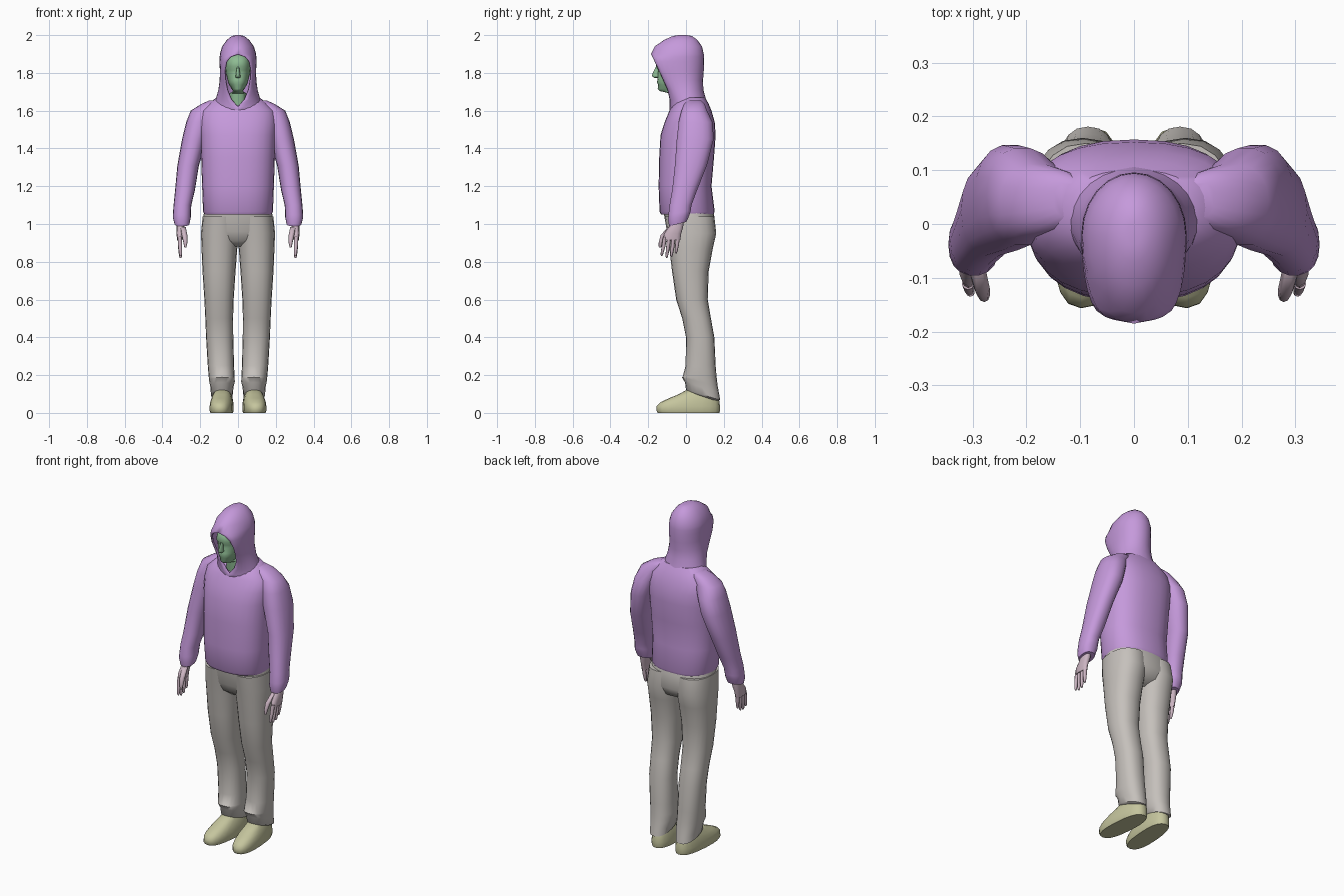
import bpy, bmesh, math
from mathutils import Matrix, Vector


def material(name, rgb):
    m = bpy.data.materials.new(name)
    m.diffuse_color = (*rgb, 1)
    return m


PURPLE = material("purple cloth", (0.56, 0.32, 0.71))
GREY = material("warm grey cloth", (0.56, 0.53, 0.50))
OLIVE = material("pale olive", (0.56, 0.56, 0.34))
GREEN = material("soft green", (0.27, 0.50, 0.29))
PINK = material("dusty pink", (0.60, 0.46, 0.54))


def finish(name, bm, mat, mirror=False, angle=50):
    bmesh.ops.remove_doubles(bm, verts=bm.verts, dist=0.0005)
    bmesh.ops.recalc_face_normals(bm, faces=bm.faces)
    me = bpy.data.meshes.new(name)
    bm.to_mesh(me)
    bm.free()
    me.materials.append(mat)
    me.shade_smooth()
    me.set_sharp_from_angle(angle=math.radians(angle))
    ob = bpy.data.objects.new(name, me)
    bpy.context.collection.objects.link(ob)
    if mirror:
        ob.modifiers.new("mirror", 'MIRROR')
    return ob


def power(v, e):
    return math.copysign(abs(v) ** e, v)


def loft(bm, rings, n=20, p=2.3):
    """Rings are (z, x0, x1, y0, y1[, tilt]): rounded outlines stacked in z."""
    loops = []
    for z, x0, x1, y0, y1, *tilt in rings:
        loop = []
        for i in range(n):
            a = 2 * math.pi * i / n
            x = power(math.cos(a), 2 / p) * (x1 - x0) / 2
            y = power(math.sin(a), 2 / p) * (y1 - y0) / 2
            dz = tilt[0] * y if tilt else 0
            loop.append(bm.verts.new((x + (x0 + x1) / 2, y + (y0 + y1) / 2, z + dz)))
        loops.append(loop)
    for a, b in zip(loops, loops[1:]):
        for i in range(n):
            j = (i + 1) % n
            bm.faces.new((a[i], a[j], b[j], b[i]))
    bm.faces.new(loops[0])
    bm.faces.new(loops[-1])


def sym(rings):
    return [(z, -w, w, y0, y1) for z, w, y0, y1 in rings]


def part(name, rings, mat, mirror=False, n=20, p=2.3):
    bm = bmesh.new()
    loft(bm, rings, n, p)
    return finish(name, bm, mat, mirror)


# Hooded top: body
part("hoodie_body", sym([
    (1.05, .178, -.132, .145), (1.065, .185, -.14, .152), (1.2, .19, -.145, .135),
    (1.35, .195, -.142, .148), (1.47, .20, -.135, .157), (1.54, .205, -.113, .152),
    (1.60, .195, -.088, .135), (1.64, .15, -.065, .118), (1.67, .115, -.03, .10)]),
    PURPLE, n=28, p=2.4)

# Sleeves
part("sleeves", [
    (1.00, .257, .336, -.09, .003, .25), (1.035, .25, .345, -.096, .02, .25),
    (1.06, .25, .344, -.094, .026, .2), (1.10, .247, .341, -.088, .03),
    (1.18, .228, .333, -.074, .06), (1.31, .207, .321, -.06, .112),
    (1.45, .165, .296, -.05, .148), (1.54, .14, .274, -.04, .142),
    (1.60, .11, .25, -.025, .112), (1.635, .09, .195, -.01, .10),
    (1.655, .08, .15, .01, .08)], PURPLE, True, 18)

# Hood: open outlines (z, opening half width, half width, front y, back y)
bm = bmesh.new()
loops = []
for z, ow, w, yf, yb in [
        (1.58, 0, .14, -.085, .12), (1.62, 0, .128, -.087, .115),
        (1.66, .035, .118, -.087, .106), (1.71, .056, .104, -.098, .092),
        (1.76, .066, .097, -.12, .09), (1.81, .07, .096, -.143, .094),
        (1.86, .06, .098, -.166, .096), (1.885, .038, .097, -.178, .095),
        (1.90, 0, .096, -.185, .094), (1.94, 0, .084, -.166, .085),
        (1.975, 0, .059, -.115, .06), (1.995, 0, .033, -.07, .032),
        (2.0, 0, .012, -.04, .005)]:
    yc = max(-.02, (yf + yb) / 2)
    half = []
    for i in range(13):
        t = math.pi * i / 12
        front = i <= 6
        x = math.sin(t) * (w - ow) + ow if front else math.sin(t) * w
        y = yc + math.cos(t) * ((yf - yc) if front else (yc - yb))
        half.append((x, y))
    pts = half + [(-x, y) for x, y in reversed(half[:-1])]
    loops.append([bm.verts.new((x, y, z)) for x, y in pts])
for a, b in zip(loops, loops[1:]):
    for i in range(len(a) - 1):
        bm.faces.new((a[i], a[i + 1], b[i + 1], b[i]))
bm.faces.new(loops[-1][:-1])
hood = finish("hood", bm, PURPLE)
thick = hood.modifiers.new("cloth thickness", 'SOLIDIFY')
thick.thickness = 0.01
thick.offset = -1

# Head: neck, chin, mouth, eye line, brow, forehead
bm = bmesh.new()
loft(bm, sym([
    (1.60, .05, -.07, .05), (1.69, .046, -.078, .05), (1.704, .026, -.14, .05),
    (1.715, .034, -.150, .05), (1.737, .047, -.147, .05), (1.75, .052, -.155, .05),
    (1.765, .056, -.150, .06), (1.80, .064, -.149, .06), (1.815, .066, -.147, .06),
    (1.835, .067, -.160, .06), (1.87, .064, -.150, .06), (1.90, .05, -.12, .04)]), 24, 2.4)
# Nose
loft(bm, sym([(1.772, .006, -.165, -.14), (1.778, .014, -.176, -.14),
              (1.788, .012, -.182, -.14), (1.83, .006, -.161, -.14)]), 10, 2)
finish("head", bm, GREEN)

# Hands: palm, four fingers, thumb
bm = bmesh.new()
loft(bm, [(1.04, .277, .32, -.07, -.01), (.985, .283, .325, -.09, -.015),
          (.95, .290, .326, -.115, -.025), (.915, .294, .322, -.122, -.03)], 12)
for ya, yb, tip in [(-.111, -.128, .83), (-.089, -.102, .82), (-.066, -.077, .825), (-.043, -.052, .845)]:
    ym = (ya + yb) / 2
    zm = (.93 + tip) / 2
    loft(bm, [(.93, .297, .32, ya - .011, ya + .011), (zm, .296, .317, ym - .01, ym + .01),
              (tip + .01, .296, .312, yb - .007, yb + .007), (tip, .299, .308, yb - .003, yb + .003)], 8, 2)
loft(bm, [(.985, .277, .31, -.095, -.06), (.94, .268, .297, -.135, -.103),
          (.90, .268, .289, -.145, -.123), (.875, .274, .284, -.144, -.132)], 8, 2)
finish("hands", bm, PINK, True)

# Trousers: seat, then legs with sagging hems
part("trouser_seat", sym([
    (1.08, .175, -.12, .14), (1.04, .184, -.115, .15), (.96, .192, -.10, .157),
    (.91, .15, -.08, .135), (.88, .06, -.04, .08)]), GREY, n=24)
part("trouser_legs", [
    (1.04, -.01, .187, -.113, .15), (.95, -.005, .196, -.10, .16),
    (.87, .004, .193, -.088, .142), (.75, .013, .188, -.074, .12),
    (.60, .023, .178, -.052, .115), (.50, .026, .173, -.02, .132),
    (.40, .025, .169, 0, .15), (.25, .021, .16, -.002, .157),
    (.19, .018, .155, -.018, .162), (.165, .017, .152, -.022, .168, -.25),
    (.135, .024, .146, -.005, .174, -.3), (.095, .028, .143, .0, .181, -.3),
    (.085, .04, .13, .015, .165, -.3)], GREY, True, 20)

# Shoes, toes turned slightly out
shoes = part("shoes", [
    (0, .03, .145, -.15, .177), (.012, .026, .149, -.157, .18), (.035, .026, .149, -.156, .18),
    (.055, .028, .147, -.138, .178), (.078, .033, .142, -.09, .173),
    (.098, .04, .135, -.04, .165), (.12, .05, .125, .0, .14)], OLIVE, True, 20, 2.5)
pivot = Matrix.Translation(Vector((.087, 0, 0)))
shoes.data.transform(pivot @ Matrix.Rotation(math.radians(4), 4, 'Z') @ pivot.inverted())
